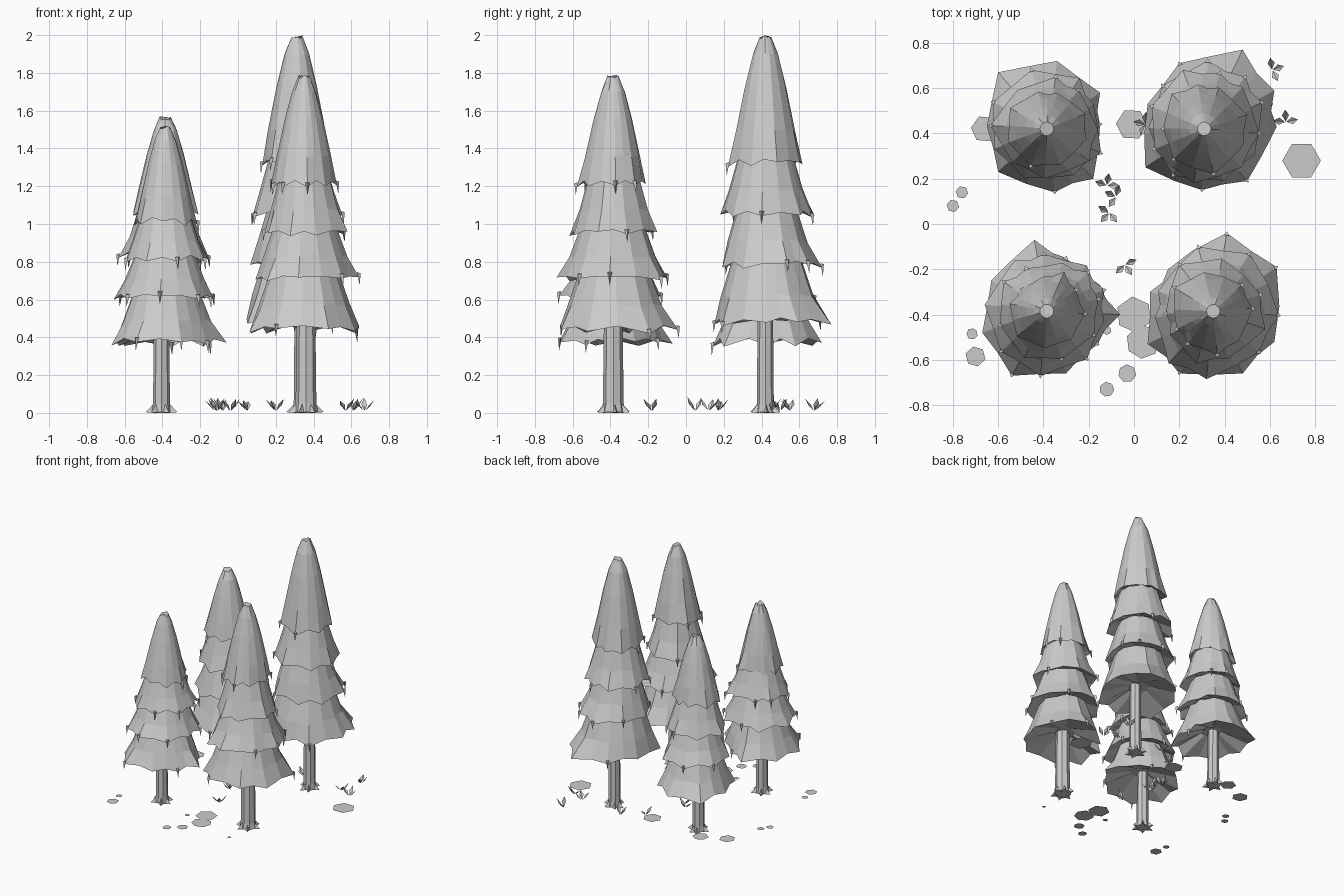
import bpy, bmesh, random
from math import sin, cos, pi, atan2, hypot
from mathutils import Vector

random.seed(4)
if "Cube" in bpy.data.objects:
    bpy.data.objects.remove(bpy.data.objects["Cube"])

mat = bpy.data.materials.new("plain grey")
mat.use_nodes = True
GREY = (0.6, 0.6, 0.6, 1)
mat.diffuse_color = GREY
mat.node_tree.nodes["Principled BSDF"].inputs["Base Color"].default_value = GREY
UP = Vector((0, 0, 1))


def finish(bm, name, loc, fix=True):
    if fix:
        bmesh.ops.recalc_face_normals(bm, faces=bm.faces)
    me = bpy.data.meshes.new(name)
    bm.to_mesh(me)
    bm.free()
    me.materials.append(mat)
    ob = bpy.data.objects.new(name, me)
    ob.location = loc
    bpy.context.collection.objects.link(ob)


def loft(bm, rings):
    loops = [[bm.verts.new(p) for p in ring] for ring in rings]
    n = len(loops[0])
    for a, b in zip(loops, loops[1:]):
        for i in range(n):
            j = (i + 1) % n
            bm.faces.new((a[i], a[j], b[j], b[i]))
    bm.faces.new(loops[0][::-1])
    bm.faces.new(loops[-1])


def circle(r, z, n, turn=0.0):
    return [(r * cos(turn + i * 2 * pi / n), r * sin(turn + i * 2 * pi / n), z)
            for i in range(n)]


def polar_ring(rim, scale, z):
    return [(cos(a) * r * scale, sin(a) * r * scale, z + dz) for a, r, dz in rim]


def axes(a):
    return Vector((cos(a), sin(a), 0)), Vector((-sin(a), cos(a), 0))


def add_valleys(tips):
    """Put a shallower, higher point between neighbouring branch tips."""
    rim = []
    for i, (a, r) in enumerate(tips):
        b, q = tips[(i + 1) % len(tips)]
        if b < a:
            b += 2 * pi
        rim.append((a, r, random.uniform(-0.03, 0.0)))
        rim.append(((a + b) / 2, (r + q) / 2 * 0.91, random.uniform(0.0, 0.015)))
    return rim


def even(rim, mix):
    """Soften the jagged rim towards its mean radius."""
    mean = sum(r for a, r, d in rim) / len(rim)
    return [(a, r + (mean - r) * mix, d * 0.5) for a, r, d in rim]


def skirt(name, loc, rim, z, top, last):
    bm = bmesh.new()
    inner = even(rim, 0.6)
    h = top - z
    rings = [polar_ring(inner, 0.25, z + 0.08), polar_ring(rim, 1, z)]
    if last:
        rings += [polar_ring(inner, s, z + h * t)
                  for s, t in ((0.83, 0.25), (0.58, 0.6), (0.36, 0.85))]
        rings.append([(cos(a) * 0.03, sin(a) * 0.03, top - random.uniform(0, 0.02))
                      for a, r, d in rim])
    else:
        rings += [polar_ring(inner, 0.82, z + h * 0.45),
                  polar_ring(inner, 0.62, top + 0.02)]
    loft(bm, rings)
    # hanging needles under some tips
    for a, r, d in rim[::2]:
        if random.random() < 0.45:
            out, side = axes(a)
            base = out * (r * 0.97) + UP * (z + d)
            low = bm.verts.new(base + out * 0.012 - UP * 0.045)
            v = [bm.verts.new(base + p) for p in
                 (side * 0.012 + UP * 0.025, UP * 0.025 - side * 0.012, out * 0.018 + UP * 0.02)]
            bm.faces.new(v)
            for i in range(3):
                bm.faces.new((v[i], low, v[(i + 1) % 3]))
    finish(bm, name, loc)


def trunk(name, loc, r, top):
    bm = bmesh.new()
    loft(bm, [circle(r * 1.15, 0.005, 8), circle(r, 0.05, 8), circle(r * 0.85, top, 8)])
    # root spurs
    for i in range(6):
        out, side = axes(i * pi / 3 + random.uniform(-0.2, 0.2))
        v = [bm.verts.new(p) for p in (
            out * r * 0.8 + side * 0.018, out * r * 0.8 - side * 0.018,
            out * r * 0.9 + UP * 0.05, out * (r + 0.04) + UP * 0.004)]
        for f in ((0, 1, 2), (0, 3, 1), (1, 3, 2), (2, 3, 0)):
            bm.faces.new([v[k] for k in f])
    finish(bm, name, loc)


# name, centre, trunk shift, trunk radius, skirt heights up to the top, skirt scales,
# branch tips in hundredths
TREES = [
    ("front_right_tree", (-.385, -.385), -.02, .045, (.38, .62, .82, 1.02, 1.52),
     (1, .9, .78, .58),
     ((-6, -40), (-15, -27), (-30, -15), (-44, -7), (-63, -25), (-67, -48), (-54, -67),
      (-30, -66), (-16, -53))),
    ("back_right_tree", (-.385, .42), -.02, .045, (.38, .62, .84, 1.07, 1.57),
     (1, .88, .78, .6),
     ((-15, 44), (-15, 58), (-34, 72), (-60, 67), (-65, 43), (-60, 23), (-35, 14), (-18, 20))),
    ("back_left_tree", (.31, .42), .03, .045, (.49, .79, 1.06, 1.33, 2.0),
     (1, .83, .76, .6),
     ((63, 43), (62, 59), (48, 77), (20, 71), (6, 53), (5, 25), (30, 15), (50, 19))),
    ("front_left_tree", (.35, -.385), .01, .055, (.45, .72, .96, 1.22, 1.79),
     (1, .9, .73, .58),
     ((63, -19), (41, -4), (15, -20), (7, -30), (6, -53), (20, -66), (48, -66), (62, -52))),
]
for name, (cx, cy), shift, r, levels, scales, tips in TREES:
    trunk(name + "_trunk", (cx + shift, cy, 0), r, levels[1])
    base = sorted((atan2(y / 100 - cy, x / 100 - cx) % (2 * pi),
                   hypot(x / 100 - cx, y / 100 - cy)) for x, y in tips)
    mean = sum(r for a, r in base) / len(base)
    for k, s in enumerate(scales):
        # upper skirts are turned and rounder than the lowest one
        ring = base if k == 0 else sorted(
            ((a + k * 0.4) % (2 * pi), (r + mean * 2) / 3 * s * random.uniform(0.94, 1.08))
            for a, r in base)
        skirt(f"{name}_skirt_{k + 1}", (cx, cy, 0), add_valleys(ring),
              levels[k], levels[k + 1], k == 3)

# flat ground stones
STONES = [(.74, .28, .085, 6), (-.01, .44, .07, 6), (-.66, .42, .06, 6), (-.8, .08, .028, 6),
          (-.76, .14, .028, 6), (-.715, -.485, .025, 7), (-.7, -.585, .045, 6),
          (-.03, -.66, .04, 7), (-.12, -.73, .033, 7), (0, -.4, .08, 6), (.04, -.52, .075, 7),
          (-.12, -.47, .02, 6), (.35, -.61, .015, 6), (-.48, .5, .06, 6)]
for i, (x, y, r, n) in enumerate(STONES):
    bm = bmesh.new()
    bm.faces.new([bm.verts.new(p) for p in circle(r, 0.001, n, i)])
    finish(bm, f"ground_stone_{i + 1}", (x, y, 0), False)

# grass tufts made of folded blades
TUFTS = [(-.12, .17), (-.08, .12), (-.11, .05), (-.04, -.18), (.61, .68), (.67, .45),
         (.05, .44), (.2, .55), (.57, .5)]
for i, (x, y) in enumerate(TUFTS):
    bm = bmesh.new()
    for k in range(3):
        out, side = axes(i * 1.3 + k * 1.4)
        root, tip = out * 0.003 + UP * 0.012, out * 0.055 + UP * random.uniform(0.06, 0.085)
        mid = out * 0.03 + UP * 0.034
        v = [bm.verts.new(p) for p in
             (root, mid + side * 0.016 + UP * 0.01, tip, mid - side * 0.016 + UP * 0.01, mid)]
        for f in ((0, 4, 1), (4, 2, 1), (0, 3, 4), (4, 3, 2)):
            bm.faces.new([v[q] for q in f])
    finish(bm, f"grass_tuft_{i + 1}", (x, y, 0), False)
